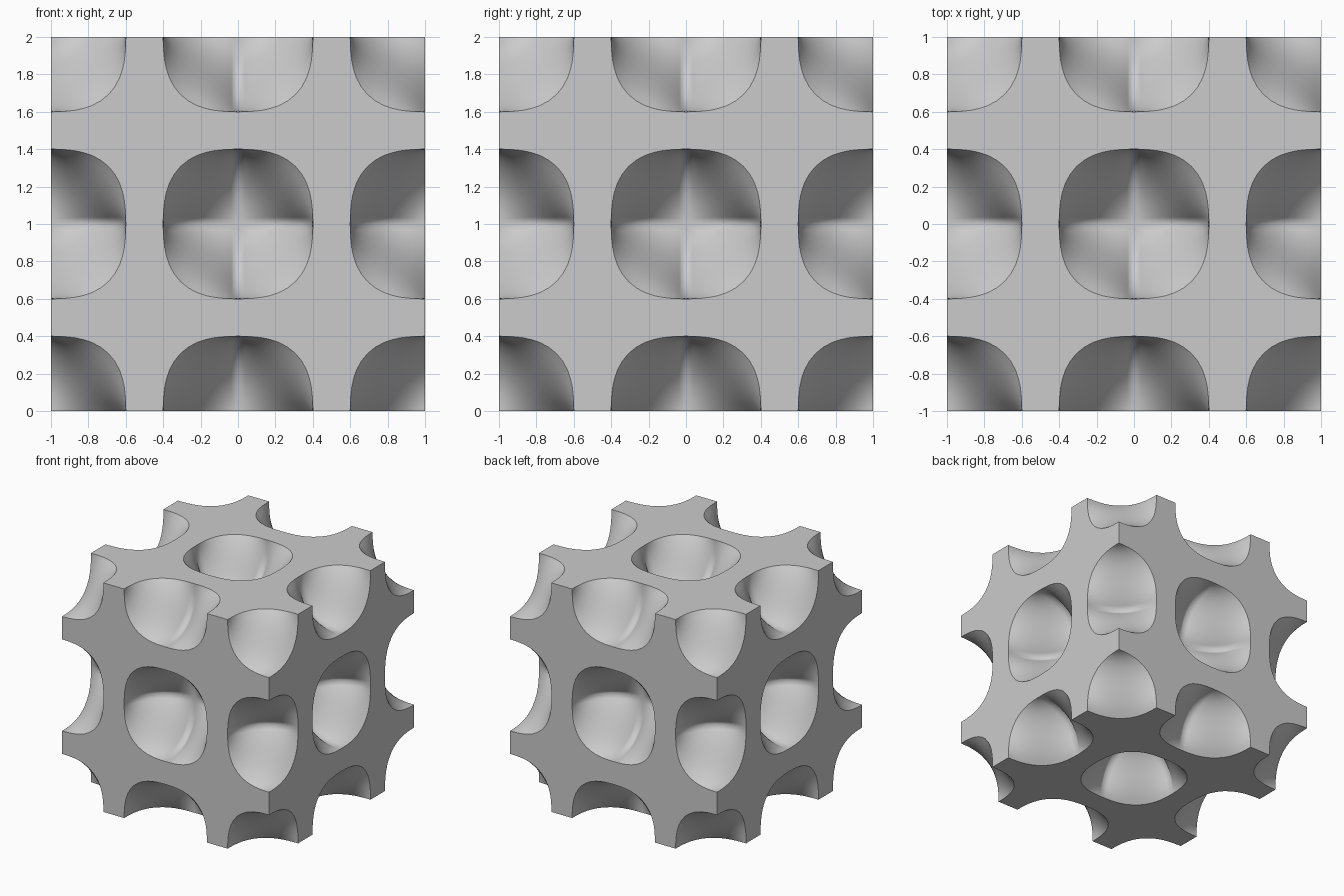
import bpy
import bmesh
from mathutils import Vector

default_cube = bpy.data.objects.get("Cube")
if default_cube:
    bpy.data.objects.remove(default_cube, do_unlink=True)

HALF = 1.0       # half the block's side
POCKET = 0.4     # pocket reach along each axis


def make_material(name, colour):
    mat = bpy.data.materials.new(name)
    mat.use_nodes = True
    mat.diffuse_color = colour
    mat.node_tree.nodes["Principled BSDF"].inputs["Base Color"].default_value = colour
    return mat


def add_object(name, bm):
    mesh = bpy.data.meshes.new(name)
    bm.to_mesh(mesh)
    bm.free()
    obj = bpy.data.objects.new(name, mesh)
    bpy.context.collection.objects.link(obj)
    return obj


def rim_point(co):
    """Push a direction out to a ball whose axis sections are rounded squares."""
    d = co.normalized()
    x, y, z = d.x ** 2, d.y ** 2, d.z ** 2
    return d * POCKET * (1 + 0.35 * (x * y + y * z + z * x))


def make_pocket():
    """Eight taut patches, each stretched between three rounded-square arcs."""
    bm = bmesh.new()
    tips = {}
    for axis in range(3):
        for sign in (-1, 1):
            co = Vector()
            co[axis] = sign
            tips[axis, sign] = bm.verts.new(co)
    for sx in (-1, 1):
        for sy in (-1, 1):
            for sz in (-1, 1):
                corner = [tips[0, sx], tips[1, sy], tips[2, sz]]
                bm.faces.new(corner if sx * sy * sz > 0 else corner[::-1])
    bmesh.ops.subdivide_edges(bm, edges=bm.edges[:], cuts=15, use_grid_fill=True)
    bmesh.ops.triangulate(bm, faces=bm.faces[:])
    for v in bm.verts:
        v.co = rim_point(v.co)
    inner = [v for v in bm.verts if min(abs(c) for c in v.co) > 1e-5]
    for _ in range(150):
        bmesh.ops.smooth_vert(bm, verts=inner, factor=0.5,
                              use_axis_x=True, use_axis_y=True, use_axis_z=True)
    mesh = bpy.data.meshes.new("pocket")
    bm.to_mesh(mesh)
    bm.free()
    return mesh


# Solid block
bm = bmesh.new()
bmesh.ops.create_cube(bm, size=2 * HALF)
bmesh.ops.translate(bm, verts=bm.verts[:], vec=(0, 0, HALF))
block = add_object("pocketed_block", bm)
block.data.materials.append(make_material("light grey", (0.6, 0.6, 0.6, 1)))

# Lattice of pocket cutters, one unit apart
pocket = make_pocket()
bm = bmesh.new()
steps = (-1, 0, 1)
for i in steps:
    for j in steps:
        for k in steps:
            first = len(bm.verts)
            bm.from_mesh(pocket)
            bm.verts.ensure_lookup_table()
            bmesh.ops.translate(bm, verts=bm.verts[first:], vec=(i, j, k + HALF))
cutter = add_object("pocket_cutters", bm)
bpy.data.meshes.remove(pocket)

# Cut the pockets out
cut = block.modifiers.new("pockets", "BOOLEAN")
cut.operation = "DIFFERENCE"
cut.solver = "EXACT"
cut.object = cutter
bpy.ops.object.select_all(action="DESELECT")
bpy.context.view_layer.objects.active = block
block.select_set(True)
bpy.ops.object.modifier_apply(modifier=cut.name)
bpy.data.objects.remove(cutter, do_unlink=True)

# Smooth pockets, with flat outer faces and crisp rims
bm = bmesh.new()
bm.from_mesh(block.data)
outer = set()
for f in bm.faces:
    c = f.calc_center_median() - Vector((0, 0, HALF))
    if max(abs(a) for a in c) > HALF - 1e-4:
        outer.add(f)
    f.smooth = f not in outer
for e in bm.edges:
    e.smooth = not any(f in outer for f in e.link_faces)
bm.to_mesh(block.data)
bm.free()
